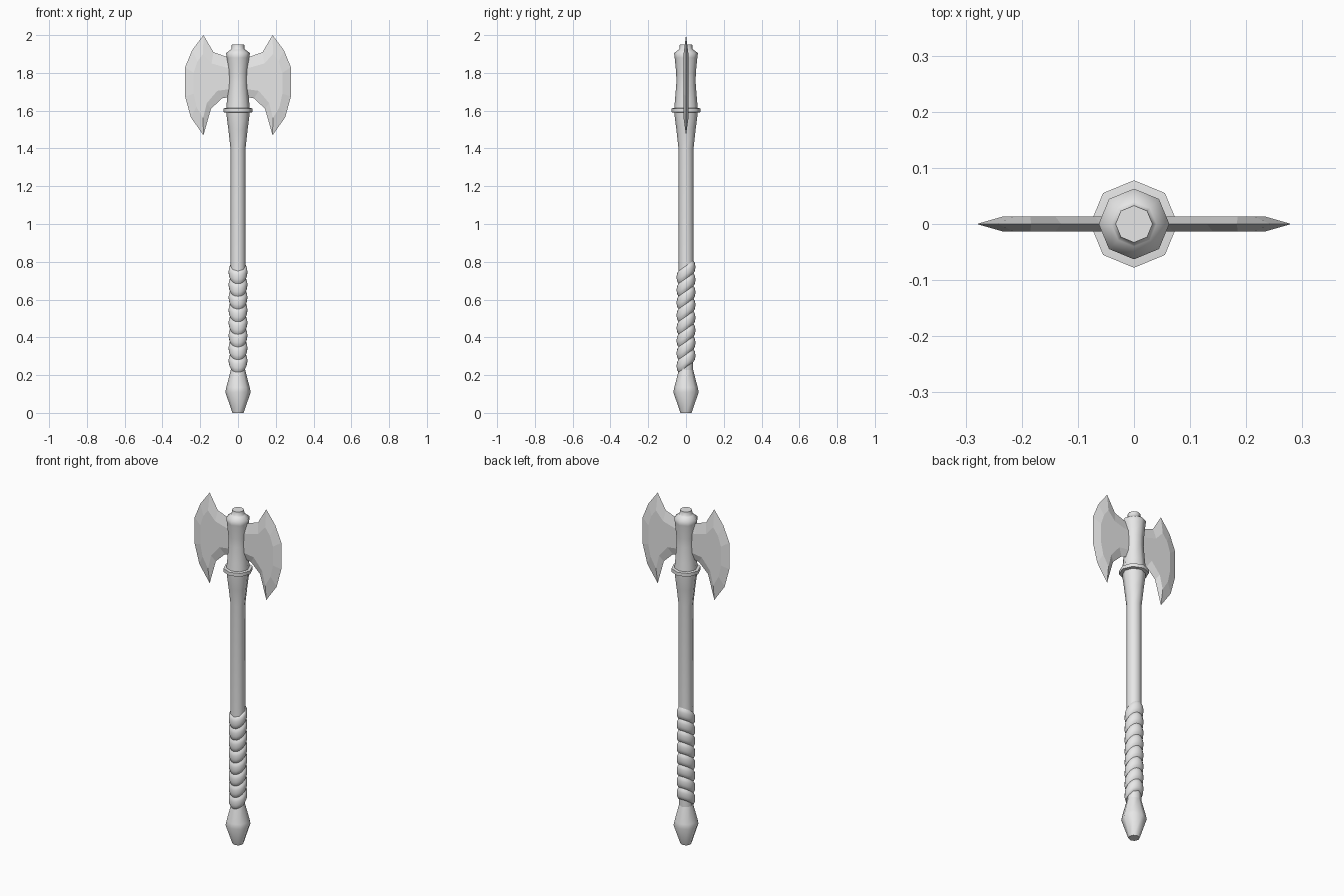
import bpy, bmesh, math

cube = bpy.data.objects.get("Cube")
if cube:
    bpy.data.objects.remove(cube)

grey = bpy.data.materials.new("plain_grey")
grey.use_nodes = True
grey.diffuse_color = (0.8, 0.8, 0.8, 1)
grey.node_tree.nodes["Principled BSDF"].inputs["Base Color"].default_value = (0.8, 0.8, 0.8, 1)


def finish(name, bm, smooth_angle=None):
    bmesh.ops.recalc_face_normals(bm, faces=bm.faces)
    mesh = bpy.data.meshes.new(name)
    bm.to_mesh(mesh)
    bm.free()
    mesh.materials.append(grey)
    obj = bpy.data.objects.new(name, mesh)
    bpy.context.collection.objects.link(obj)
    if smooth_angle:
        bpy.ops.object.select_all(action='DESELECT')
        obj.select_set(True)
        bpy.context.view_layer.objects.active = obj
        bpy.ops.object.shade_smooth_by_angle(angle=math.radians(smooth_angle))
    return obj


def loft(bm, rings):
    """Join rings of points into a tube closed at both ends."""
    rings = [[bm.verts.new(p) for p in ring] for ring in rings]
    n = len(rings[0])
    for low, high in zip(rings, rings[1:]):
        for i in range(n):
            j = (i + 1) % n
            bm.faces.new((low[i], low[j], high[j], high[i]))
    bm.faces.new(rings[0])
    bm.faces.new(rings[-1])


def turned(name, profile, sides=8):
    """Eight-sided lathe part from (radius, height) pairs."""
    bm = bmesh.new()
    loft(bm, [[(r * math.cos(math.tau * i / sides), r * math.sin(math.tau * i / sides), z)
               for i in range(sides)] for r, z in profile])
    return finish(name, bm, 60)


# Pommel, shaft and head socket
turned("pommel", [(0.03, 0), (0.067, 0.11), (0.062, 0.135), (0.036, 0.235)])
turned("shaft", [(0.038, 0.2), (0.04, 0.8), (0.04, 1.4), (0.051, 1.5), (0.06, 1.57), (0.061, 1.6)])
turned("collar", [(0.062, 1.59), (0.078, 1.592), (0.078, 1.612), (0.062, 1.614)])
turned("head_socket", [(0.063, 1.605), (0.058, 1.66), (0.051, 1.75), (0.052, 1.8),
                       (0.06, 1.88), (0.063, 1.905), (0.04, 1.922), (0.034, 1.928), (0.033, 1.95)])


# Leather wrap: ridges climb from the front to the back on both sides
def grip_wrap():
    turns, steps, sides = 8, 6, 16
    rings = []
    for k in range(turns * steps + 1):
        t = k / steps
        r = 0.04 + 0.0095 * math.sqrt(abs(math.sin(math.pi * t)))
        ring = []
        for i in range(sides):
            a = math.tau * i / sides
            climb = 0.5 - 0.5 * math.cos(a)
            ring.append((r * math.sin(a), -r * math.cos(a), 0.215 + 0.067 * t + 0.055 * climb))
        rings.append(ring)
    bm = bmesh.new()
    loft(bm, rings)
    finish("grip_wrap", bm, 50)


grip_wrap()

# Blade: sharp outline paired with the border of the flat cheek
OUTLINE = [(0, 1.88), (0.06, 1.885), (0.13, 1.91), (0.183, 2.0), (0.243, 1.92), (0.28, 1.83),
           (0.28, 1.675), (0.25, 1.565), (0.183, 1.47), (0.143, 1.61), (0.085, 1.665), (0, 1.68)]
CHEEK = [(0, 1.825), (0.07, 1.83), (0.14, 1.85), (0.185, 1.9), (0.215, 1.86), (0.235, 1.8),
         (0.235, 1.69), (0.22, 1.62), (0.185, 1.56), (0.165, 1.64), (0.11, 1.705), (0, 1.72)]


def blade(name, side):
    bm = bmesh.new()
    edge = [bm.verts.new((side * x, 0, z)) for x, z in OUTLINE]
    for y in (-0.013, 0.013):
        flat = [bm.verts.new((side * x, y, z)) for x, z in CHEEK]
        bm.faces.new(flat)
        for i in range(len(edge) - 1):
            bm.faces.new((edge[i], edge[i + 1], flat[i + 1], flat[i]))
    finish(name, bm)


blade("left_blade", 1)
blade("right_blade", -1)
